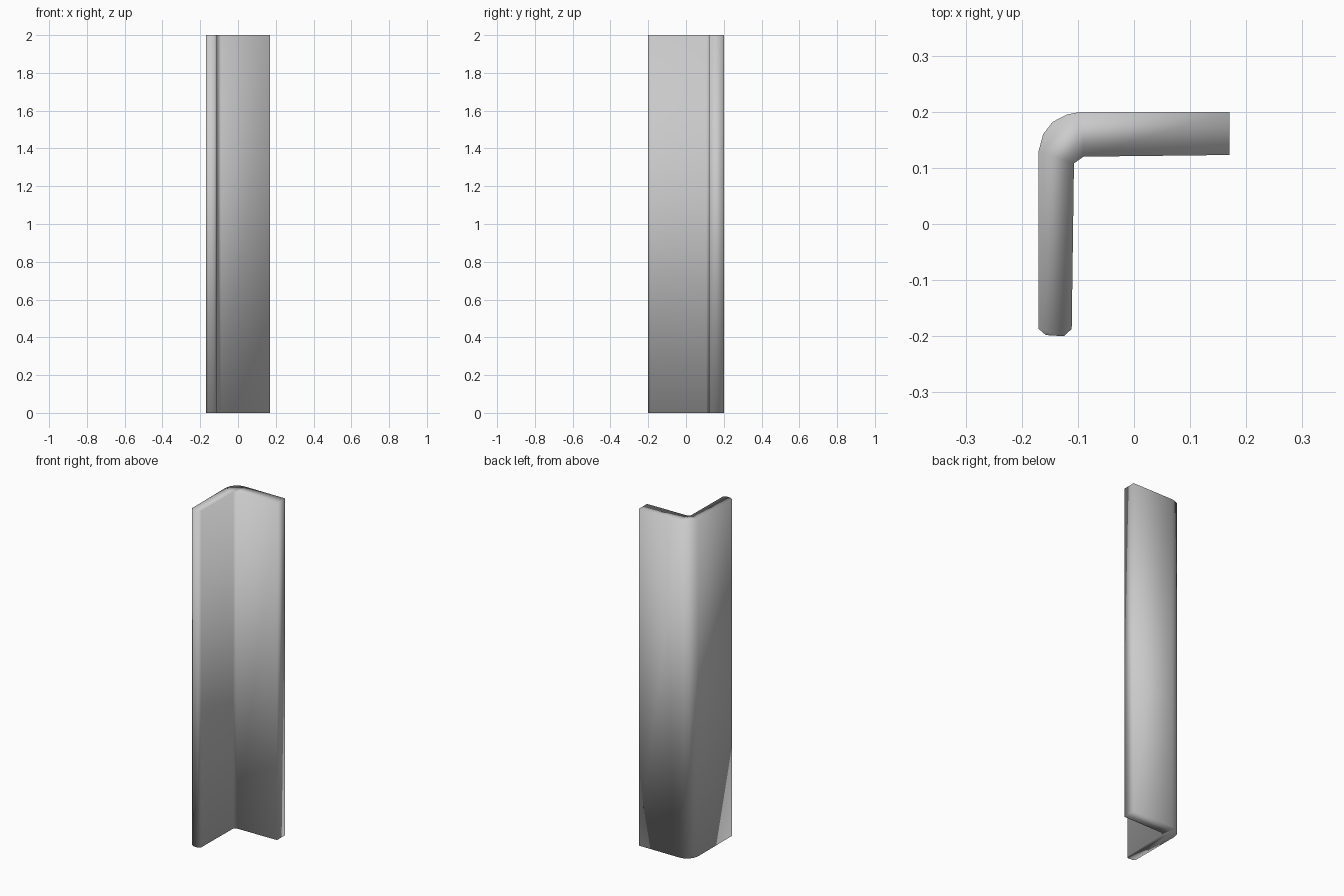
import bpy, bmesh

if "Cube" in bpy.data.objects:
    bpy.data.objects.remove(bpy.data.objects["Cube"])

# L-shaped cross-section, counter-clockwise seen from above
profile = [
    (-0.157, -0.198), (-0.125, -0.20), (-0.111, -0.187),             # rounded front tip
    (-0.107, 0.108), (-0.09, 0.12),                                  # inner corner
    (0.17, 0.123), (0.17, 0.20),                                     # square right end
    (-0.095, 0.20), (-0.12, 0.195), (-0.145, 0.182),                 # rounded outer corner
    (-0.162, 0.16), (-0.17, 0.13),
    (-0.17, -0.187),
]
HEIGHT = 2.0

# Extrude the section into the upright corner trim
bm = bmesh.new()
base = bm.faces.new([bm.verts.new((x, y, 0)) for x, y in profile])
new = bmesh.ops.extrude_face_region(bm, geom=[base], use_keep_orig=True)["geom"]
top = [v for v in new if isinstance(v, bmesh.types.BMVert)]
bmesh.ops.translate(bm, verts=top, vec=(0, 0, HEIGHT))
bmesh.ops.recalc_face_normals(bm, faces=bm.faces[:])

# Smooth shading over the whole piece
for face in bm.faces:
    face.smooth = True

mesh = bpy.data.meshes.new("corner_trim")
bm.to_mesh(mesh)
bm.free()
trim = bpy.data.objects.new("corner_trim", mesh)
bpy.context.collection.objects.link(trim)
